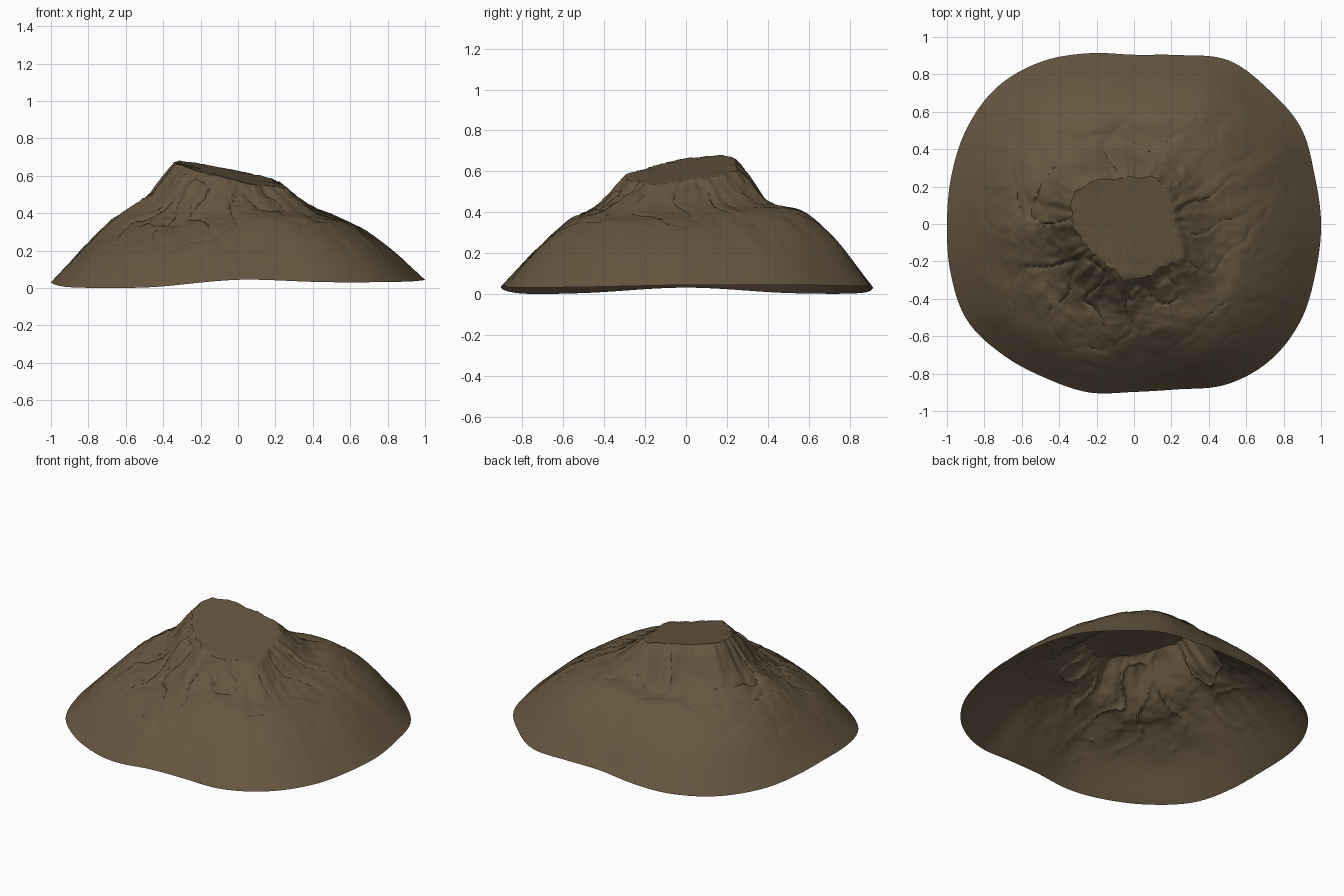
import bpy, bmesh, math
from mathutils import Vector, noise

if "Cube" in bpy.data.objects:
    bpy.data.objects.remove(bpy.data.objects["Cube"])

# Rim radius every 15 degrees from +x
RIM = [1.0, 1.0, 1.03, 1.017, 1.01, .935, .905, .945, 1.0, 1.035, 1.03, 1.01,
       1.0, 1.015, 1.03, .99, .95, .932, .898, .915, .99, 1.03, 1.03, 1.005]
# Every 30 degrees: rim height, summit radius, three flank heights
FLANK = [
    (.050, .22, .425, .355, .225),
    (.050, .24, .44, .37, .235),
    (.045, .27, .46, .41, .27),
    (.050, .25, .44, .39, .25),
    (.012, .28, .46, .375, .24),
    (.010, .35, .48, .37, .225),
    (.037, .33, .49, .375, .215),
    (.010, .26, .43, .325, .20),
    (.010, .27, .42, .32, .205),
    (.050, .29, .43, .34, .205),
    (.037, .28, .43, .36, .23),
    (.040, .30, .41, .34, .21),
]
SEGMENTS, TOP_RINGS, FLANK_RINGS = 260, 14, 76


def blend(p, q, r, s, f):
    return q + .5 * f * (r - p + f * (2*p - 5*q + 4*r - s + f * (3*(q - r) + s - p)))


def around(table, a):
    """Smooth periodic blend of a table of tuples at angle a."""
    n = len(table)
    u = a / (2 * math.pi) * n
    i, f = int(u), u - int(u)
    rows = [table[(i + k) % n] for k in (-1, 0, 1, 2)]
    return [blend(*four, f) for four in zip(*rows)]


def hermite(knots, t):
    """Smooth curve through (t, z) knots."""
    n = len(knots)
    slope = [(knots[min(k + 1, n - 1)][1] - knots[max(k - 1, 0)][1]) /
             (knots[min(k + 1, n - 1)][0] - knots[max(k - 1, 0)][0]) for k in range(n)]
    k = max(j for j in range(n - 1) if knots[j][0] <= t)
    (t0, z0), (t1, z1) = knots[k], knots[k + 1]
    d = t1 - t0
    f = (t - t0) / d
    return ((2*f**3 - 3*f*f + 1) * z0 + (f**3 - 2*f*f + f) * d * slope[k]
            + (3*f*f - 2*f**3) * z1 + (f**3 - f*f) * d * slope[k + 1])


def summit(x, y):
    """Summit shelf, tilted down to the front right."""
    return .607 - .19 * x + .1 * y


def crags(x, y, t):
    """Rocky roughness and cracks, strongest below the summit and at the front left."""
    fade = min(1, .25 + t * 8) * max(0, 1 - t) ** 1.2
    side = .6 + .5 * max(0, (-x - y) / max(.01, math.hypot(x, y)))
    p = Vector((x, y, 0))
    warp = p + .06 * noise.noise_vector(p * 5)
    broad = noise.noise(warp * 6 + Vector((3, 1, 7)))
    fine = noise.noise(p * 17) * .4 + noise.noise(p * 36) * .25
    crack = max(0, 1 - 14 * abs(noise.noise(warp * 4.5 + Vector((8, 2, 4)))))
    return fade * side * (.03 * broad + .03 * fine - .022 * crack)


bm = bmesh.new()
rings = []
rim_table = [(r,) for r in RIM]
peak = bm.verts.new((0, 0, summit(0, 0)))
for j in range(1, TOP_RINGS + FLANK_RINGS + 1):
    ring = []
    for i in range(SEGMENTS):
        a = 2 * math.pi * i / SEGMENTS
        rim_r = around(rim_table, a)[0]
        rim_z, top_r, h1, h2, h3 = around(FLANK, a)
        c, s = math.cos(a), math.sin(a)
        # ragged summit outline
        top_r += .03 * noise.noise(Vector((c * 3, s * 3, 2))) + .015 * noise.noise(Vector((c * 9, s * 9, 5)))
        if j <= TOP_RINGS:
            r = top_r * j / TOP_RINGS
            x, y = r * c, r * s
            rough = crags(x, y, 0) * (j / TOP_RINGS) ** 3
            z = summit(x, y) + rough
        else:
            t = (j - TOP_RINGS) / FLANK_RINGS
            r = top_r + (rim_r - top_r) * t
            x, y = r * c, r * s
            edge = summit(top_r * c, top_r * s)
            knots = [(0, edge), (.07, edge - .045), (.25, h1), (.5, h2), (.75, h3), (1, rim_z)]
            z = hermite(knots, t) + crags(x, y, t)
        ring.append(bm.verts.new((x, y, z)))
    rings.append(ring)

# Open shell: fan at the summit, quads down to the rim
for i in range(SEGMENTS):
    k = (i + 1) % SEGMENTS
    bm.faces.new((peak, rings[0][i], rings[0][k]))
    for inner, outer in zip(rings, rings[1:]):
        bm.faces.new((inner[i], outer[i], outer[k], inner[k]))

# Stand the lowest rim point on the ground
low = min(v.co.z for v in bm.verts)
for v in bm.verts:
    v.co.z -= low

mesh = bpy.data.meshes.new("rocky_mound")
bm.to_mesh(mesh)
bm.free()
mound = bpy.data.objects.new("rocky_mound", mesh)
bpy.context.collection.objects.link(mound)

earth = bpy.data.materials.new("brown_earth")
earth.diffuse_color = (.132, .092, .051, 1)
earth.use_nodes = True
earth.node_tree.nodes["Principled BSDF"].inputs["Base Color"].default_value = earth.diffuse_color
mesh.materials.append(earth)

bpy.context.view_layer.objects.active = mound
mound.select_set(True)
bpy.ops.object.shade_smooth_by_angle(angle=math.radians(40))
